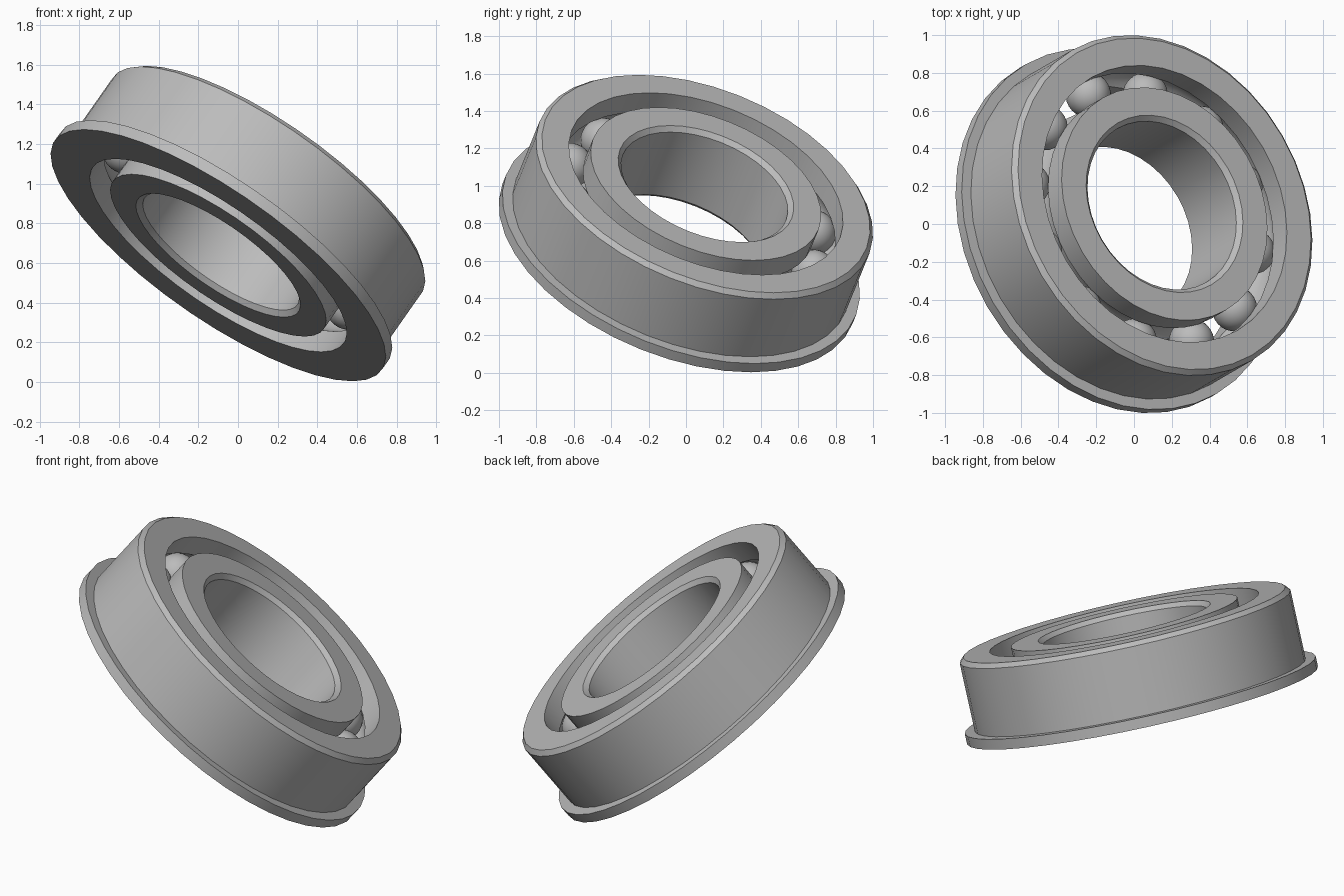
import bpy, bmesh, math
from mathutils import Matrix, Vector

cube = bpy.data.objects.get("Cube")
if cube:
    bpy.data.objects.remove(cube, do_unlink=True)

# Main sizes
SEGMENTS = 40
HEIGHT = 0.48
FLANGE_R, FLANGE_T = 1.008, 0.06
BODY_R, RACE_OUT_R = 0.95, 0.773
RACE_IN_R, BORE_R = 0.65, 0.47
CHAMFER = 0.025
PITCH_R = (RACE_OUT_R + RACE_IN_R) / 2
BALL_R, BALL_COUNT = 0.12, 12
BALL_PHASE = math.radians(-9.5)

# Tilted frame: the shaft axis and two directions across it
axis = Vector((0.545, 0.316, 0.777)).normalized()
across = Vector((-axis.y, axis.x, 0)).normalized()
third = axis.cross(across)
tilt = Matrix((across, third, axis)).transposed().to_4x4()
placement = Matrix.Translation((-0.1, -0.045, 0.638)) @ tilt

steel = bpy.data.materials.new("steel_grey")
steel.use_nodes = True
steel.diffuse_color = (0.5, 0.5, 0.5, 1)
steel.node_tree.nodes["Principled BSDF"].inputs["Base Color"].default_value = (0.5, 0.5, 0.5, 1)


def finish(name, bm):
    """Turn a bmesh into a tilted, smooth-shaded steel object."""
    bmesh.ops.recalc_face_normals(bm, faces=bm.faces)
    mesh = bpy.data.meshes.new(name)
    bm.to_mesh(mesh)
    bm.free()
    mesh.materials.append(steel)
    obj = bpy.data.objects.new(name, mesh)
    bpy.context.collection.objects.link(obj)
    obj.matrix_world = placement
    bpy.ops.object.select_all(action="DESELECT")
    obj.select_set(True)
    bpy.context.view_layer.objects.active = obj
    bpy.ops.object.shade_smooth_by_angle(angle=math.radians(30))
    return obj


def lathe(name, profile):
    """Spin a closed (radius, height) profile around the shaft axis."""
    bm = bmesh.new()
    verts = [bm.verts.new((r, 0, z)) for r, z in profile]
    edges = [bm.edges.new((a, b)) for a, b in zip(verts, verts[1:] + verts[:1])]
    bmesh.ops.spin(bm, geom=verts + edges, cent=(0, 0, 0), axis=(0, 0, 1),
                   angle=math.tau, steps=SEGMENTS, use_merge=True)
    bmesh.ops.remove_doubles(bm, verts=bm.verts, dist=0.0001)
    return finish(name, bm)


def groove(wall, steps=8):
    """Arc of the ball track in a race wall, from low to high."""
    radius = BALL_R + 0.004
    depth = wall - PITCH_R
    half = math.acos(abs(depth) / radius)
    side = math.copysign(1, depth)
    angles = [half * (2 * i / steps - 1) for i in range(steps + 1)]
    return [(PITCH_R + side * radius * math.cos(a), HEIGHT / 2 + radius * math.sin(a))
            for a in angles]


# Outer ring with flange at the bottom and chamfer at the top
lathe("outer_ring", [
    (RACE_OUT_R, 0), (FLANGE_R, 0), (FLANGE_R, FLANGE_T), (BODY_R, FLANGE_T),
    (BODY_R, HEIGHT - CHAMFER), (BODY_R - CHAMFER, HEIGHT), (RACE_OUT_R, HEIGHT),
] + groove(RACE_OUT_R)[::-1])

# Inner ring with both bore edges chamfered
lathe("inner_ring", [
    (RACE_IN_R, HEIGHT), (BORE_R + CHAMFER, HEIGHT), (BORE_R, HEIGHT - CHAMFER),
    (BORE_R, CHAMFER), (BORE_R + CHAMFER, 0), (RACE_IN_R, 0),
] + groove(RACE_IN_R))

# Balls around the track
for i in range(BALL_COUNT):
    angle = BALL_PHASE + math.tau * i / BALL_COUNT
    spot = Vector((PITCH_R * math.cos(angle), PITCH_R * math.sin(angle), HEIGHT / 2))
    bm = bmesh.new()
    bmesh.ops.create_uvsphere(bm, u_segments=24, v_segments=16, radius=BALL_R,
                              matrix=Matrix.Translation(spot))
    finish(f"ball_{i + 1}", bm)
